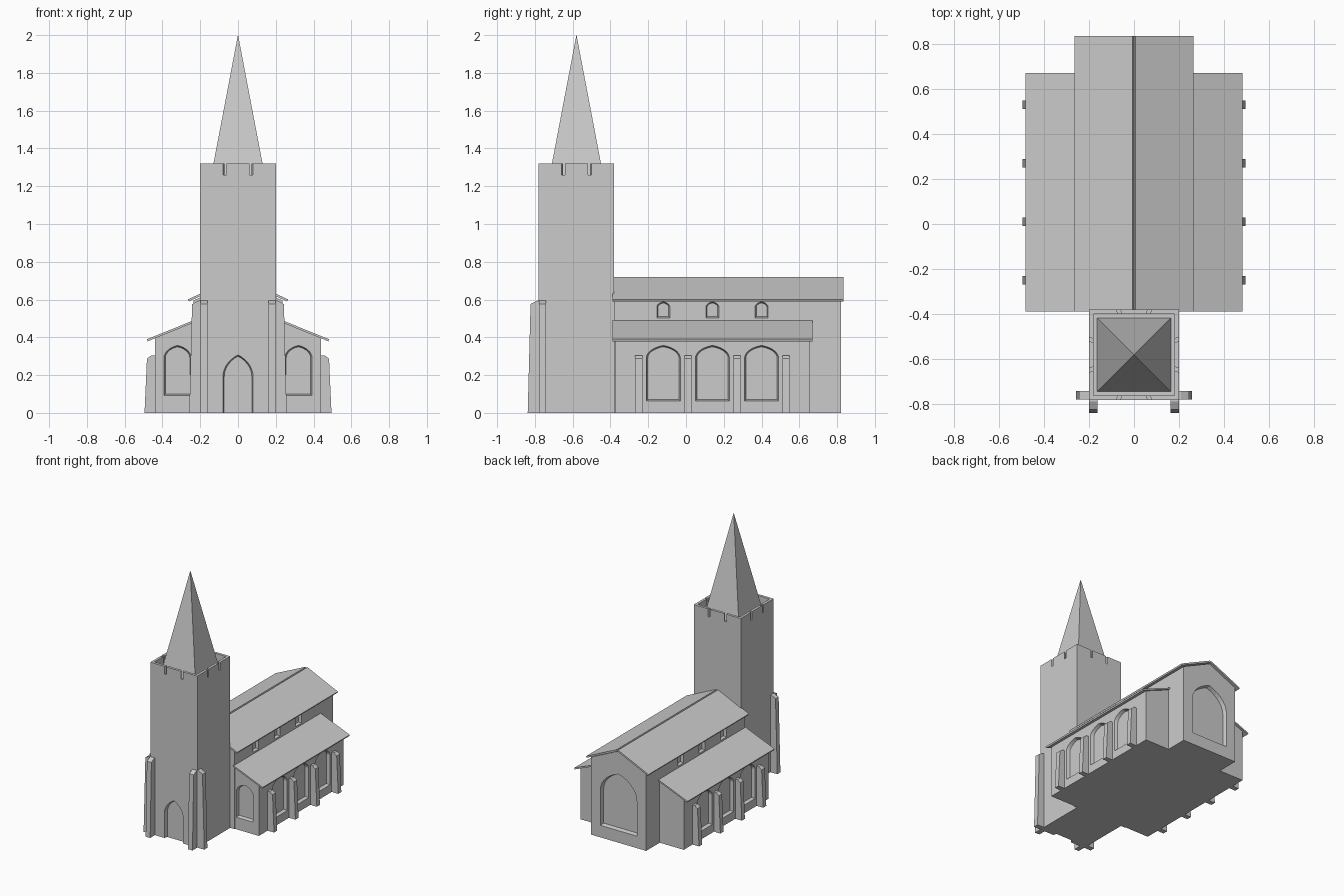
import bpy, bmesh, math
from mathutils import Matrix, Vector

if "Cube" in bpy.data.objects:
    bpy.data.objects.remove(bpy.data.objects["Cube"])


def loft(name, ring_a, ring_b):
    """Closed solid between two rings of equal point count."""
    bm = bmesh.new()
    a = [bm.verts.new(p) for p in ring_a]
    b = [bm.verts.new(p) for p in ring_b]
    n = len(a)
    bm.faces.new(a)
    bm.faces.new(b[::-1])
    for i in range(n):
        bm.faces.new((a[i], b[i], b[(i + 1) % n], a[(i + 1) % n]))
    bmesh.ops.recalc_face_normals(bm, faces=bm.faces)
    me = bpy.data.meshes.new(name)
    bm.to_mesh(me)
    bm.free()
    ob = bpy.data.objects.new(name, me)
    bpy.context.collection.objects.link(ob)
    return ob


def along_y(name, profile, y0, y1):
    return loft(name, [(x, y0, z) for x, z in profile], [(x, y1, z) for x, z in profile])


def box(name, x0, x1, y0, y1, z0, z1):
    return along_y(name, [(x0, z0), (x1, z0), (x1, z1), (x0, z1)], y0, y1)


def place(ob, x, y, angle):
    """Local -y is outward; turn it to face the wanted side."""
    ob.data.transform(Matrix.Translation((x, y, 0)) @ Matrix.Rotation(math.radians(angle), 4, 'Z'))
    return ob


def arch(hw, z0, spring, top, bend, inset=0.0):
    hw, z0, top = hw - inset, z0 + inset, top - inset
    T, n = math.radians(bend), 7
    right = []
    for i in range(n + 1):
        t = T * i / n
        right.append((hw * (math.cos(t) - math.cos(T)) / (1 - math.cos(T)),
                      spring + (top - spring) * math.sin(t) / math.sin(T)))
    return [(-hw, z0), (hw, z0)] + right + [(-x, z) for x, z in right[-2::-1]]


def opening(x, y, angle, hw, z0, spring, top, bend=72, depth=0.025):
    """Cutter for a splayed arched recess."""
    outer = arch(hw, z0, spring, top, bend)
    inner = arch(hw, z0, spring, top, bend, 0.01)
    cutter = loft("cutter", [(u, -0.01, z) for u, z in outer], [(u, depth, z) for u, z in inner])
    return place(cutter, x, y, angle)


def cut(ob, cutters):
    for c in cutters:
        c.hide_render = True
        m = ob.modifiers.new("cut", 'BOOLEAN')
        m.operation, m.solver, m.object = 'DIFFERENCE', 'EXACT', c
    dg = bpy.context.evaluated_depsgraph_get()
    dg.update()
    me = bpy.data.meshes.new_from_object(ob.evaluated_get(dg))
    ob.modifiers.clear()
    ob.data = me
    for c in cutters:
        bpy.data.objects.remove(c)


def buttress(name, x, y, angle, base, top, cap, height, w=0.038):
    prof = [(0.015, 0), (-base, 0), (-top, height - 0.018), (-top + cap, height), (0.015, height)]
    ob = loft(name, [(-w / 2, d, z) for d, z in prof], [(w / 2, d, z) for d, z in prof])
    return place(ob, x, y, angle)


# Tower with open parapet, slits and a pointed door
TY = -0.58
tower = box("tower", -0.2, 0.2, TY - 0.2, TY + 0.2, 0, 1.32)
cutters = [box("cutter", -0.18, 0.18, TY - 0.18, TY + 0.18, 1.14, 1.4),
           opening(0, TY - 0.2, 0, 0.083, -0.02, 0.19, 0.31, 58)]
for k in range(4):
    for s in (-1, 1):
        slit = box("cutter", -0.008, 0.008, -0.02, 0.03, 1.26, 1.4)
        slit.data.transform(Matrix.Translation((s * 0.07, -0.2, 0)) @ Matrix.Rotation(s * math.radians(22), 4, 'Z'))
        cutters.append(place(slit, 0, TY, 90 * k))
cut(tower, cutters)

# Spire
h = 0.165
loft("spire", [(x * h, TY + y * h, 1.135) for x, y in ((-1, -1), (1, -1), (1, 1), (-1, 1))],
     [(x * 0.0005, TY + y * 0.0005, 2.0) for x, y in ((-1, -1), (1, -1), (1, 1), (-1, 1))])

# Nave with clerestory windows and large end window
bays = (-0.12, 0.14, 0.40)
NX = 0.235
nave = along_y("nave", [(-NX, 0), (NX, 0), (NX, 0.595), (0, 0.703), (-NX, 0.595)], -0.38, 0.82)
cut(nave, [opening(s * NX, y, 90 * s, 0.038, 0.5, 0.56, 0.592, 65, 0.02) for s in (-1, 1) for y in bays]
    + [opening(0, 0.82, 180, 0.158, 0.09, 0.36, 0.53, 68, 0.03)])

for s, side in ((-1, "left"), (1, "right")):
    # Roof slabs
    along_y("nave_roof_" + side, [(0, 0.708), (s * 0.26, 0.59), (s * 0.265, 0.601), (s * 0.006, 0.72)], -0.388, 0.835)
    along_y("aisle_roof_" + side, [(s * 0.23, 0.48), (s * 0.478, 0.379), (s * 0.482, 0.39), (s * 0.23, 0.492)],
            -0.388, 0.67)

    # Aisle with side and front windows
    aisle = along_y("aisle_" + side, [(s * NX, 0), (s * 0.44, 0), (s * 0.44, 0.395), (s * NX, 0.479)], -0.375, 0.655)
    cut(aisle, [opening(s * 0.44, y, 90 * s, 0.093, 0.06, 0.29, 0.36) for y in bays]
        + [opening(s * 0.32, -0.375, 0, 0.075, 0.09, 0.29, 0.36)])

    # Buttresses
    for i in range(4):
        buttress(f"aisle_buttress_{side}_{i}", s * 0.44, -0.25 + 0.26 * i, 90 * s, 0.055, 0.042, 0.024, 0.305)
    buttress("tower_front_buttress_" + side, s * 0.18, TY - 0.2, 0, 0.058, 0.043, 0.035, 0.594)
    buttress("tower_side_buttress_" + side, s * 0.2, TY - 0.18, 90 * s, 0.058, 0.043, 0.035, 0.594)
